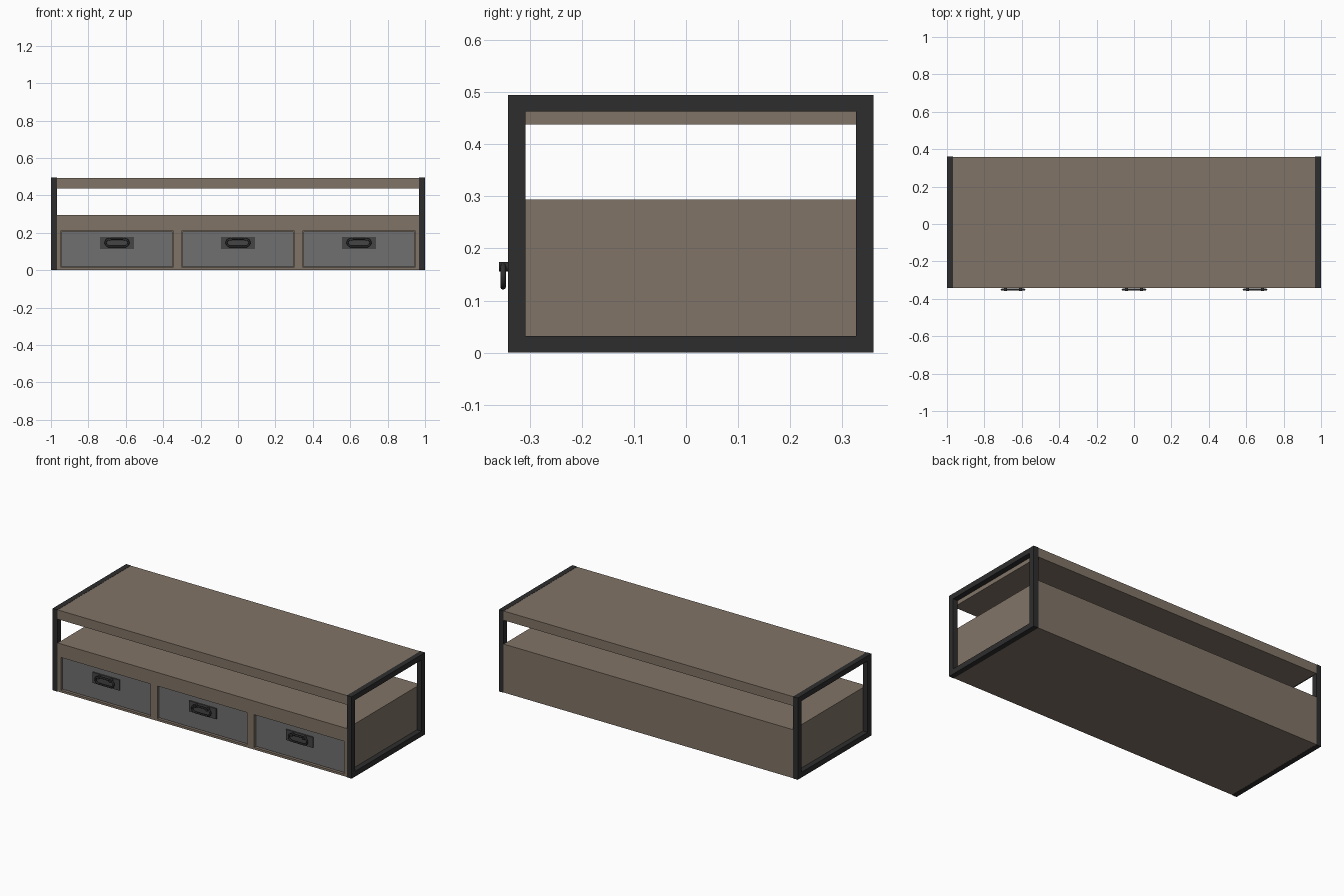
import bpy, bmesh, math
from mathutils import Vector

if "Cube" in bpy.data.objects:
    bpy.data.objects.remove(bpy.data.objects["Cube"])


def material(name, rgb):
    m = bpy.data.materials.new(name)
    m.diffuse_color = (*rgb, 1)
    m.use_nodes = True
    m.node_tree.nodes["Principled BSDF"].inputs["Base Color"].default_value = m.diffuse_color
    return m


WOOD = material("wood", (0.22, 0.175, 0.135))
IRON = material("black_iron", (0.027, 0.027, 0.027))
GREY = material("drawer_grey", (0.16, 0.16, 0.16))
PLATE = material("plate_grey", (0.06, 0.06, 0.06))


def box(name, lo, hi, mat):
    bm = bmesh.new()
    bmesh.ops.create_cube(bm, size=1)
    for v in bm.verts:
        v.co = Vector([l + (c + 0.5) * (h - l) for l, h, c in zip(lo, hi, v.co)])
    me = bpy.data.meshes.new(name)
    bm.to_mesh(me)
    bm.free()
    ob = bpy.data.objects.new(name, me)
    bpy.context.collection.objects.link(ob)
    me.materials.append(mat)
    return ob


def cut(ob, cutter):
    mod = ob.modifiers.new("cut", 'BOOLEAN')
    mod.operation = 'DIFFERENCE'
    mod.solver = 'EXACT'
    mod.object = cutter
    bpy.context.view_layer.objects.active = ob
    bpy.ops.object.modifier_apply(modifier=mod.name)
    bpy.data.objects.remove(cutter)


def tube(name, pts, radius, mat, cyclic=False):
    cu = bpy.data.curves.new(name, 'CURVE')
    cu.dimensions = '3D'
    cu.bevel_depth = radius
    cu.bevel_resolution = 2
    cu.use_fill_caps = True
    sp = cu.splines.new('POLY')
    sp.points.add(len(pts) - 1)
    for p, co in zip(sp.points, pts):
        p.co = (*co, 1)
    sp.use_cyclic_u = cyclic
    cu.materials.append(mat)
    ob = bpy.data.objects.new(name, cu)
    bpy.context.collection.objects.link(ob)
    return ob


F, B, H, T = -0.342, 0.36, 0.495, 0.032   # front, back, height, bar thickness
X = 1 - T

# Rectangular metal end frames
for side, x0, x1 in (("left", -1, -X), ("right", X, 1)):
    frame = box(side + "_end_frame", (x0, F, 0), (x1, B, H), IRON)
    cut(frame, box("cutter", (x0 - .1, F + .034, T), (x1 + .1, B - .034, H - T), IRON))

# Top board and drawer carcass
box("top_board", (-X, F + .001, 0.438), (X, B - .001, H - .001), WOOD)
body = box("drawer_carcass", (-X, F + .001, 0.001), (X, B - .001, 0.294), WOOD)

# Inset drawers, each with a back plate and a hanging ring pull
for name, cx in (("left", -0.647), ("middle", 0), ("right", 0.647)):
    cut(body, box("cutter", (cx - .3, F - .1, .014), (cx + .3, F + .03, .212), WOOD))
    box(name + "_drawer", (cx - .296, F + .011, .018), (cx + .296, F + .031, .208), GREY)
    box(name + "_handle_plate", (cx - .09, F + .004, .114), (cx + .09, F + .012, .178), PLATE)
    ring = []
    for i in range(16):
        a = 2 * math.pi * (i + .5) / 16
        s = 1 if math.cos(a) > 0 else -1
        ring.append((cx + s * .038 + .023 * math.cos(a), F - .009, .147 + .021 * math.sin(a)))
    tube(name + "_handle_pull", ring, .0055, IRON, True)
    for s in (-1, 1):
        x = cx + s * .04
        tube(name + "_handle_post", [(x, F + .008, .165), (x, F - .017, .165)], .009, IRON)
